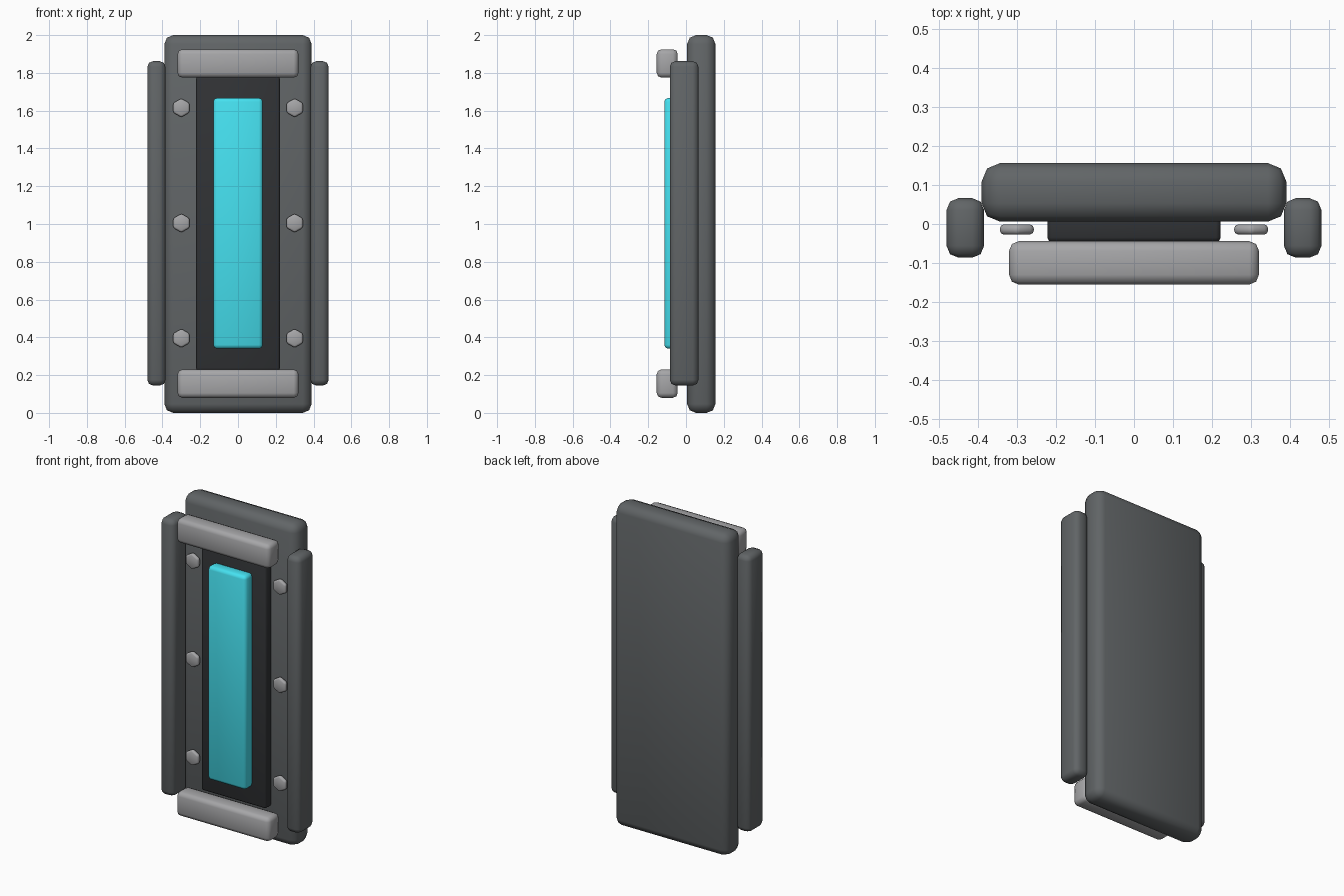
import bpy
import math

if "Cube" in bpy.data.objects:
    bpy.data.objects.remove(bpy.data.objects["Cube"])


def material(name, rgb):
    mat = bpy.data.materials.new(name)
    mat.diffuse_color = (*rgb, 1)
    mat.use_nodes = True
    mat.node_tree.nodes["Principled BSDF"].inputs["Base Color"].default_value = mat.diffuse_color
    return mat


STEEL = material("steel_grey", (0.12, 0.13, 0.135))
LIGHT = material("light_grey", (0.38, 0.38, 0.39))
DARK = material("dark_grey", (0.03, 0.032, 0.035))
CYAN = material("cyan_glow", (0.06, 0.75, 0.87))


def finish(obj, name, mat, bevel):
    """Apply scale, rounded edges and smooth shading."""
    obj.name = name
    obj.data.materials.append(mat)
    bpy.ops.object.transform_apply(location=False, rotation=True, scale=True)
    mod = obj.modifiers.new("rounded_edges", 'BEVEL')
    mod.width = bevel
    mod.segments = 2
    mod.limit_method = 'ANGLE'
    mod.angle_limit = math.radians(30)
    bpy.ops.object.modifier_apply(modifier=mod.name)
    bpy.ops.object.shade_smooth_by_angle(angle=math.radians(50))
    return obj


def box(name, xs, ys, zs, mat, bevel):
    """Rounded box given by its extents on each axis."""
    spans = (xs, ys, zs)
    bpy.ops.mesh.primitive_cube_add(size=1, location=[(a + b) / 2 for a, b in spans])
    obj = bpy.context.object
    obj.scale = [b - a for a, b in spans]
    return finish(obj, name, mat, bevel)


def bolt(name, x, z):
    """Hexagonal bolt head facing the front."""
    bpy.ops.mesh.primitive_cylinder_add(vertices=6, radius=0.05, depth=0.026,
                                        location=(x, -0.014, z),
                                        rotation=(math.pi / 2, 0, 0))
    finish(bpy.context.object, name, LIGHT, 0.01)


# Main slab and the recessed-looking dark panel with its light strip
box("back_plate", (-0.39, 0.39), (0.006, 0.156), (0, 2), STEEL, 0.047)
box("dark_panel", (-0.222, 0.222), (-0.046, 0.03), (0.225, 1.78), DARK, 0.012)
box("light_strip", (-0.131, 0.131), (-0.115, -0.035), (0.34, 1.667), CYAN, 0.02)

# Crossbars at top and bottom
for name, low in (("top_bar", 1.775), ("bottom_bar", 0.08)):
    box(name, (-0.32, 0.32), (-0.155, -0.044), (low, low + 0.15), LIGHT, 0.025)

# Side rails and bolts, mirrored left and right
for side, s in (("left", -1), ("right", 1)):
    xs = sorted((s * 0.384, s * 0.48))
    box(f"{side}_rail", xs, (-0.086, 0.066), (0.145, 1.862), STEEL, 0.03)
    for row, z in enumerate((0.395, 1.005, 1.615), 1):
        bolt(f"{side}_bolt_{row}", s * 0.3, z)
